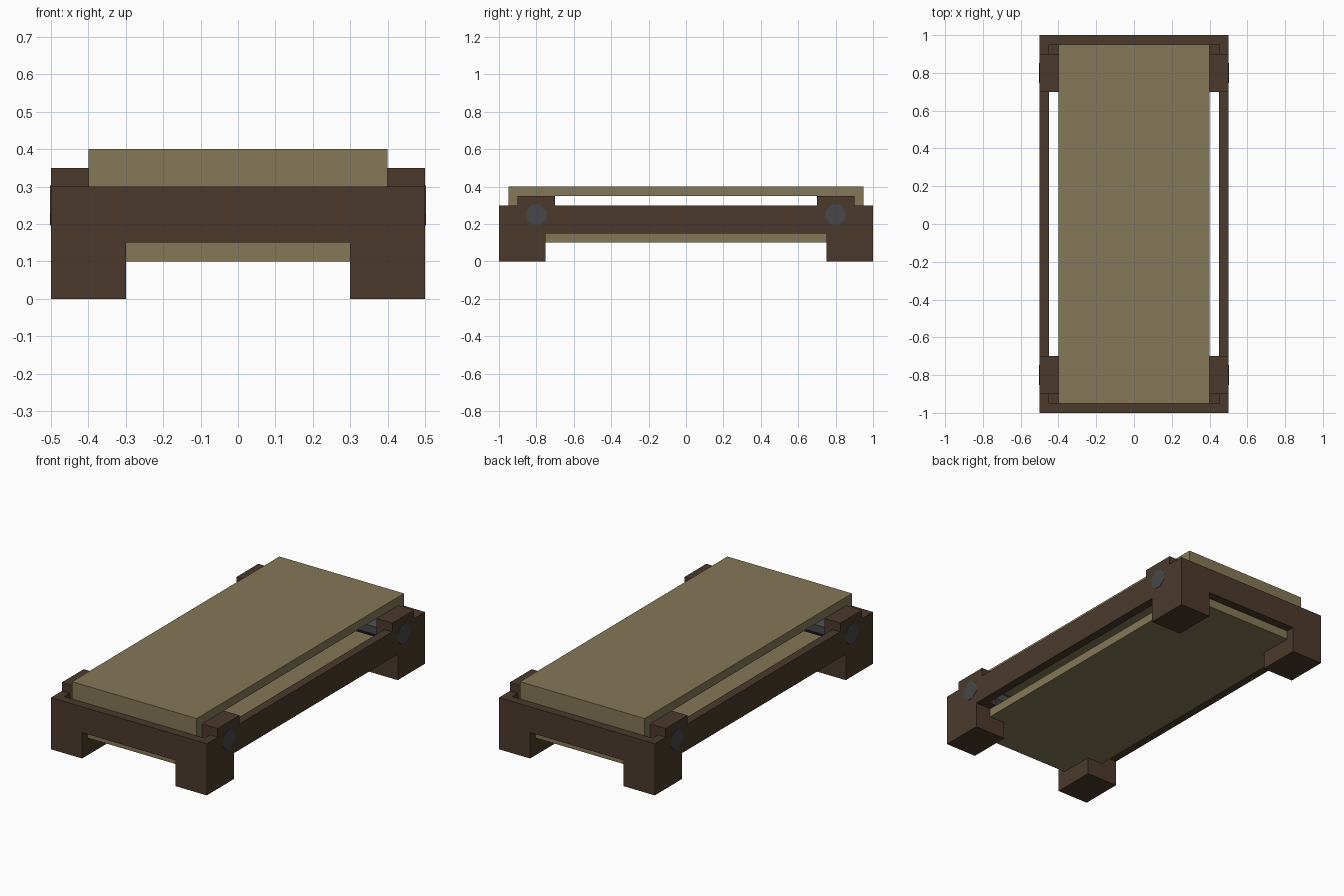
import bpy, bmesh, math
from mathutils import Matrix

if "Cube" in bpy.data.objects:
    bpy.data.objects.remove(bpy.data.objects["Cube"])


def material(name, rgb):
    m = bpy.data.materials.new(name)
    m.diffuse_color = (*rgb, 1)
    m.use_nodes = True
    m.node_tree.nodes["Principled BSDF"].inputs["Base Color"].default_value = m.diffuse_color
    return m


WOOD = material("dark_brown_wood", (0.069, 0.042, 0.025))
CLOTH = material("tan_belt", (0.235, 0.188, 0.098))
METAL = material("grey_metal", (0.065, 0.065, 0.070))


def finish(name, bm, mat):
    bmesh.ops.recalc_face_normals(bm, faces=bm.faces)
    me = bpy.data.meshes.new(name)
    bm.to_mesh(me)
    bm.free()
    me.materials.append(mat)
    ob = bpy.data.objects.new(name, me)
    bpy.context.collection.objects.link(ob)
    return ob


def box(name, x, y, z, mat):
    """Box from (min, max) pairs along each axis."""
    bm = bmesh.new()
    bmesh.ops.create_cube(bm, size=1)
    for v in bm.verts:
        v.co = [lo + (c + 0.5) * (hi - lo) for c, (lo, hi) in zip(v.co, (x, y, z))]
    return finish(name, bm, mat)


def span(s, a, b):
    """Range a..b mirrored to side s."""
    return (a, b) if s > 0 else (-b, -a)


# Belt: a squared loop running over the top, down both ends and underneath
bm = bmesh.new()
rings = []
for x in (-0.4, 0.4):
    for hy, z0, z1 in ((0.95, 0.1, 0.4), (0.9, 0.15, 0.35)):
        rings.append([bm.verts.new((x, y, z)) for y, z in
                      ((-hy, z0), (hy, z0), (hy, z1), (-hy, z1))])
for a, b in ((0, 1), (2, 3), (0, 2), (1, 3)):
    for i in range(4):
        j = (i + 1) % 4
        bm.faces.new((rings[a][i], rings[a][j], rings[b][j], rings[b][i]))
finish("belt", bm, CLOTH)

for s, side in ((-1, "left"), (1, "right")):
    # Long side rails
    box(f"side_rail_{side}", span(s, 0.45, 0.5), (-0.95, 0.95), (0.15, 0.3), WOOD)
    for e, end in ((-1, "front"), (1, "back")):
        # Corner legs and the raised blocks that hold the axles
        box(f"leg_{end}_{side}", span(s, 0.3, 0.5), span(e, 0.75, 1.0), (0, 0.15), WOOD)
        box(f"axle_block_{end}_{side}", span(s, 0.4, 0.5), span(e, 0.7, 0.9),
            (0.15, 0.35), WOOD)

for e, end in ((-1, "front"), (1, "back")):
    # End rails
    box(f"end_rail_{end}", (-0.5, 0.5), span(e, 0.95, 1.0), (0.15, 0.3), WOOD)
    # Eight-sided axles, just showing on the outside of the blocks
    bm = bmesh.new()
    bmesh.ops.create_cone(bm, cap_ends=True, segments=8, radius1=0.058,
                          radius2=0.058, depth=1.004)
    turn = Matrix.Rotation(math.pi / 2, 4, 'Y') @ Matrix.Rotation(math.pi / 8, 4, 'Z')
    bmesh.ops.transform(bm, matrix=Matrix.Translation((0, e * 0.8, 0.25)) @ turn,
                        verts=bm.verts)
    finish(f"axle_{end}", bm, METAL)
